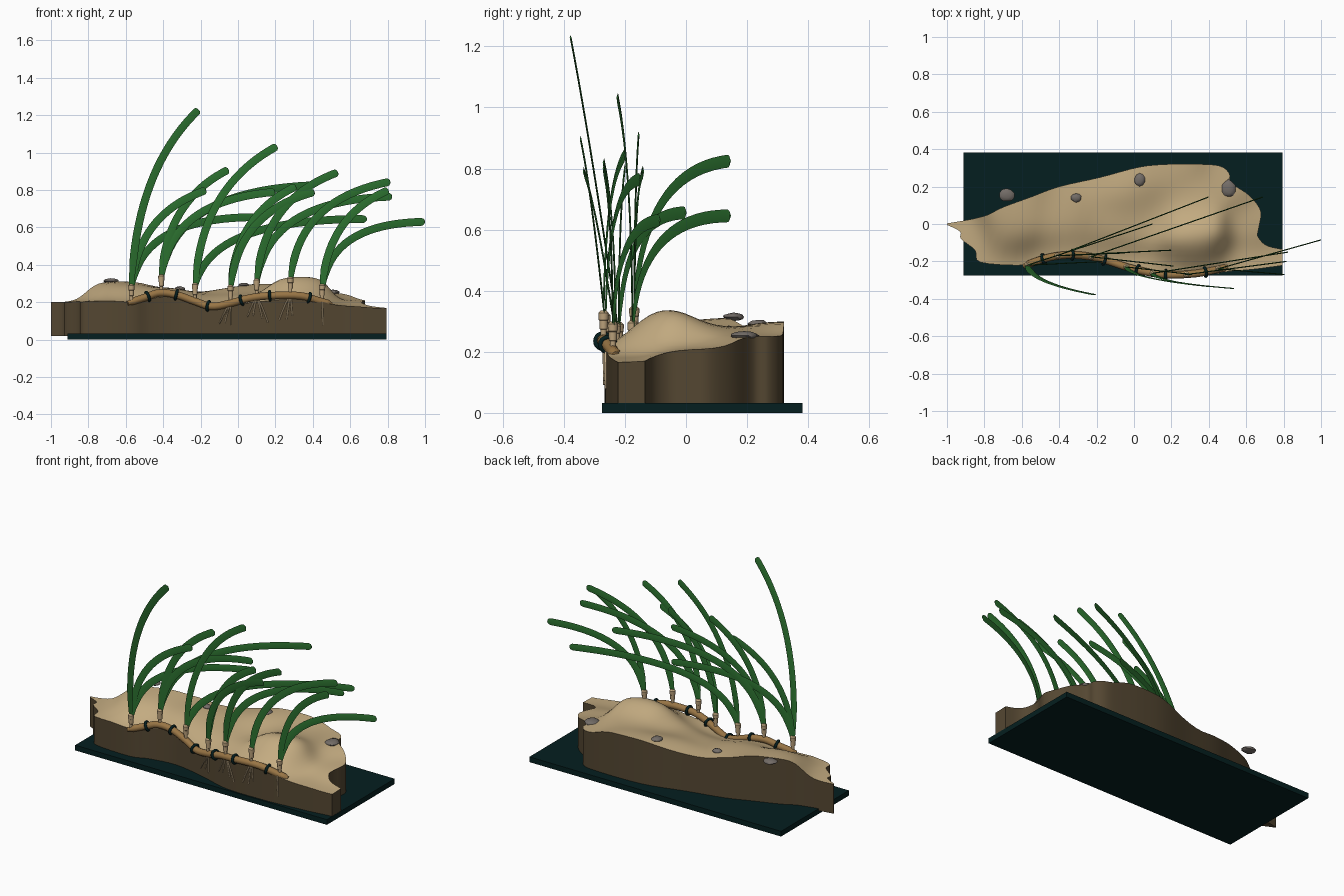
import bpy, bmesh, math, random
from mathutils import Vector, Matrix

random.seed(4)
if "Cube" in bpy.data.objects:
    bpy.data.objects.remove(bpy.data.objects["Cube"])


def material(name, color):
    m = bpy.data.materials.new(name)
    m.use_nodes = True
    m.diffuse_color = (*color, 1)
    bsdf = m.node_tree.nodes["Principled BSDF"]
    bsdf.inputs["Base Color"].default_value = (*color, 1)
    bsdf.inputs["Roughness"].default_value = 0.8
    return m


SAND = material("sand", (0.55, 0.41, 0.22))
SOIL = material("brown soil", (0.088, 0.062, 0.031))
TEAL = material("dark teal", (0.0015, 0.0135, 0.014))
GREEN = material("leaf green", (0.025, 0.165, 0.029))
RUNNER = material("runner brown", (0.32, 0.18, 0.06))
SHEATH = material("sheath tan", (0.50, 0.36, 0.20))
ROOT = material("root cream", (0.66, 0.50, 0.30))
STONE = material("stone grey", (0.17, 0.15, 0.135))


def finish(bm, name, *mats, angle=50):
    bmesh.ops.recalc_face_normals(bm, faces=bm.faces)
    mesh = bpy.data.meshes.new(name)
    bm.to_mesh(mesh)
    bm.free()
    ob = bpy.data.objects.new(name, mesh)
    bpy.context.collection.objects.link(ob)
    for m in mats:
        mesh.materials.append(m)
    bpy.ops.object.select_all(action='DESELECT')
    ob.select_set(True)
    bpy.context.view_layer.objects.active = ob
    bpy.ops.object.shade_smooth_by_angle(angle=math.radians(angle))
    return ob


def spline(pts, sub):
    """Catmull-Rom samples through points of any dimension."""
    out = []
    n = len(pts)
    for i in range(n - 1):
        p = [pts[max(0, min(n - 1, i + k))] for k in (-1, 0, 1, 2)]
        for s in range(sub):
            t = s / sub
            out.append([0.5 * (2 * b + (c - a) * t + (2*a - 5*b + 4*c - d) * t * t
                               + (3*b - a - 3*c + d) * t ** 3) for a, b, c, d in zip(*p)])
    return out + [list(pts[-1])]


def loft(bm, rings):
    loops = [[bm.verts.new(p) for p in r] for r in rings]
    n = len(loops[0])
    for a, b in zip(loops, loops[1:]):
        for k in range(n):
            bm.faces.new((a[k], a[(k + 1) % n], b[(k + 1) % n], b[k]))
    bm.faces.new(loops[0])
    bm.faces.new(loops[-1])


def tube(bm, path, radii, sides=10):
    path = [Vector(p) for p in path]
    rings = []
    for i, p in enumerate(path):
        t = (path[min(i + 1, len(path) - 1)] - path[max(i - 1, 0)]).normalized()
        u = t.cross(Vector((0, 1, 0)) if abs(t.y) < 0.9 else Vector((1, 0, 0))).normalized()
        v = t.cross(u)
        rings.append([p + radii[i] * (u * math.cos(a) + v * math.sin(a))
                      for a in (2 * math.pi * k / sides for k in range(sides))])
    loft(bm, rings)


# Base plate
bm = bmesh.new()
bmesh.ops.create_cube(bm, size=1, matrix=Matrix.Translation((-0.058, 0.053, 0.016))
                      @ Matrix.Diagonal((1.705, 0.656, 0.032, 1)))
finish(bm, "base_plate", TEAL)

# Sand bank: a ruled sheet between back and front edge, raised to a dune surface
HEIGHTS = [(-1, 0, .2), (-.9, -.08, .2), (-.82, -.2, .2), (-.58, -.23, .19), (-.34, -.19, .23),
           (-.14, -.21, .17), (.16, -.28, .2), (.35, -.28, .2), (.57, -.26, .18), (.79, -.17, .165),
           (.68, .03, .21), (.52, .26, .25), (.2, .33, .3), (-.14, .26, .25), (-.67, .1, .315),
           (-.66, -.03, .3), (.31, -.09, .36), (0, .19, .305), (-.38, .02, .28), (-.14, 0, .24),
           (.3, .12, .28), (.05, .04, .235)]


def dune(x, y):
    w = [(math.exp(-((x - a) ** 2 + (y - b) ** 2) / 0.018), h) for a, b, h in HEIGHTS]
    return sum(k * h for k, h in w) / sum(k for k, h in w)


# back x, back y, front x, front y
EDGES = [(-1, .003, -1, -.005), (-.9, .02, -.93, -.04), (-.85, .03, -.925, -.08),
         (-.78, .05, -.85, -.14), (-.7, .09, -.82, -.205), (-.55, .145, -.58, -.22),
         (-.4, .2, -.47, -.185), (-.18, .25, -.3, -.165), (.03, .305, -.1, -.205),
         (.19, .32, .05, -.25), (.35, .32, .16, -.266), (.46, .31, .35, -.265),
         (.51, .27, .43, -.262), (.52, .22, .49, -.256), (.62, .15, .55, -.25),
         (.68, .06, .61, -.245), (.655, -.04, .66, -.24), (.7, -.11, .72, -.232),
         (.793, -.135, .793, -.222)]
ROWS = 24
OUTLINE = spline(EDGES, 4)
bm = bmesh.new()
grid = [[bm.verts.new((fx + (bx - fx) * j / ROWS, fy + (by - fy) * j / ROWS, 0.02))
         for j in range(ROWS + 1)] for bx, by, fx, fy in OUTLINE]
for a, b in zip(grid, grid[1:]):
    for j in range(ROWS):
        bm.faces.new((a[j], b[j], b[j + 1], a[j + 1]))
new = bmesh.ops.extrude_face_region(bm, geom=bm.faces[:], use_keep_orig=True)["geom"]
for v in (g for g in new if isinstance(g, bmesh.types.BMVert)):
    v.co.z = dune(v.co.x, v.co.y)
bmesh.ops.recalc_face_normals(bm, faces=bm.faces)
for f in bm.faces:
    f.material_index = 0 if f.calc_center_median().z > 0.15 and abs(f.normal.z) > 0.4 else 1
finish(bm, "sand_bank", SAND, SOIL, angle=60)

# Creeping runner along the front edge
RUN = spline([(-.59, -.225, .195), (-.5, -.192, .225), (-.42, -.172, .25), (-.33, -.165, .24),
              (-.23, -.175, .205), (-.14, -.198, .178), (-.04, -.23, .195), (.06, -.255, .222),
              (.17, -.272, .235), (.33, -.265, .235), (.44, -.243, .205), (.5, -.23, .188)], 5)
bm = bmesh.new()
tube(bm, RUN, [0.02 if 1 < i < len(RUN) - 2 else 0.013 for i in range(len(RUN))], 12)
finish(bm, "runner", RUNNER)


def on_runner(x):
    i = min(range(1, len(RUN) - 1), key=lambda k: abs(RUN[k][0] - x))
    return Vector(RUN[i]), (Vector(RUN[i + 1]) - Vector(RUN[i - 1])).normalized()


# Node rings around the runner
for n, x in enumerate((-.49, -.33, -.15, .015, .17, .39)):
    p, t = on_runner(x)
    bpy.ops.mesh.primitive_torus_add(major_radius=0.024, minor_radius=0.008, major_segments=20,
                                     minor_segments=8, location=p,
                                     rotation=t.to_track_quat('Z', 'Y').to_euler())
    ob = bpy.context.object
    ob.name = f"node_ring_{n + 1}"
    ob.data.materials.append(TEAL)
    bpy.ops.object.shade_smooth()

# Shoots: sheath, and leaf tips (x, y, z) for each
SHOOTS = {-.57: [(-.21, -.378, 1.23), (-.17, -.2, .8), (.1, 0, .655)],
          -.41: [(-.05, -.155, .91), (.2, -.14, .79), (.4, .145, .825)],
          -.23: [(.21, -.225, 1.035), (.69, .145, .645)],
          -.04: [(.31, -.27, .82), (.41, -.335, .79)],
          .10: [(.535, -.345, .895), (.825, -.15, .765)],
          .28: [(.815, -.2, .845)],
          .45: [(.805, -.27, .8), (1, -.085, .63)]}
UP = Vector((0, 0, 1))


def leaf(bm, base, tip):
    """Flat upright ribbon with a rounded tip; leaves leaning forward lean early."""
    run = Vector((tip.x - base.x, tip.y - base.y, 0))
    rise = tip.z - base.z
    lift = min(1.2 - 0.5 * rise, 0.55 + 0.28 * run.length / rise)
    ctrl = base + run * 0.05 + UP * rise * lift
    normal = run.normalized().cross(UP)
    if tip.y < -0.3:
        chord = (tip - base).normalized()
        normal = (Vector((0, -1, 0)) + chord * chord.y).normalized()
        ctrl.y = base.y + run.y * 0.6
    length = run.length + rise
    rings = []
    for t in [k / 20 for k in range(20)] + [0.97, 0.98, 0.99, 0.996, 0.999]:
        p = base * (1 - t) ** 2 + ctrl * 2 * t * (1 - t) + tip * t * t
        tan = ((ctrl - base) * (1 - t) + (tip - ctrl) * t).normalized()
        left = min(1, (1 - t) * length / 0.02)
        w = 0.021 * math.sqrt(1 - (1 - left) ** 2) * min(1, 0.55 + 3 * t)
        side = tan.cross(normal) * w
        rings.append([p + side, p + normal * 0.003, p - side, p - normal * 0.003])
    loft(bm, rings)


PROFILE = [(0, .009), (.035, .01), (.037, .013), (.065, .014), (.067, .016), (.09, .017), (.098, .009)]
for n, (x, tips) in enumerate(SHOOTS.items()):
    p, _ = on_runner(x)
    p.x = x
    bm = bmesh.new()
    tube(bm, [p + UP * h for h, r in PROFILE], [r for h, r in PROFILE], 12)
    finish(bm, f"sheath_{n + 1}", SHEATH, angle=35)
    bm = bmesh.new()
    for tip in tips:
        leaf(bm, p + UP * 0.06, Vector(tip))
    finish(bm, f"leaves_{n + 1}", GREEN, angle=80)

# Fine roots lying on the front wall below the runner
bm = bmesh.new()
for x, spreads in ((-.04, (-.06, -.03, .0)), (.10, (-.05, -.02, .03, .06)),
                   (.28, (-.06, -.02, .01)), (.45, (.005,))):
    top = on_runner(x)[0].z
    for s in spreads:
        depth = random.uniform(0.1, 0.14)
        pts = []
        for t in (0, .33, .66, 1):
            rx = x + s * t ** 0.8
            near = sorted(OUTLINE, key=lambda e: abs(e[2] - rx))[:2]
            pts.append((rx, min(e[3] for e in near) - 0.002, top - depth * t))
        tube(bm, pts, [0.0045, 0.004, 0.0035, 0.003], 8)
finish(bm, "fine_roots", ROOT, angle=70)

# Stones on the sand
for n, (x, y, rx, ry) in enumerate(((-.68, .155, .042, .035), (-.31, .14, .028, .024),
                                    (.03, .235, .03, .035), (.505, .19, .038, .047))):
    bm = bmesh.new()
    bmesh.ops.create_icosphere(bm, subdivisions=2, radius=1)
    for v in bm.verts:
        v.co *= random.uniform(0.9, 1.08)
    bm.transform(Matrix.Translation((x, y, dune(x, y) + 0.002)) @ Matrix.Diagonal((rx, ry, 0.014, 1)))
    finish(bm, f"stone_{n + 1}", STONE, angle=40)
